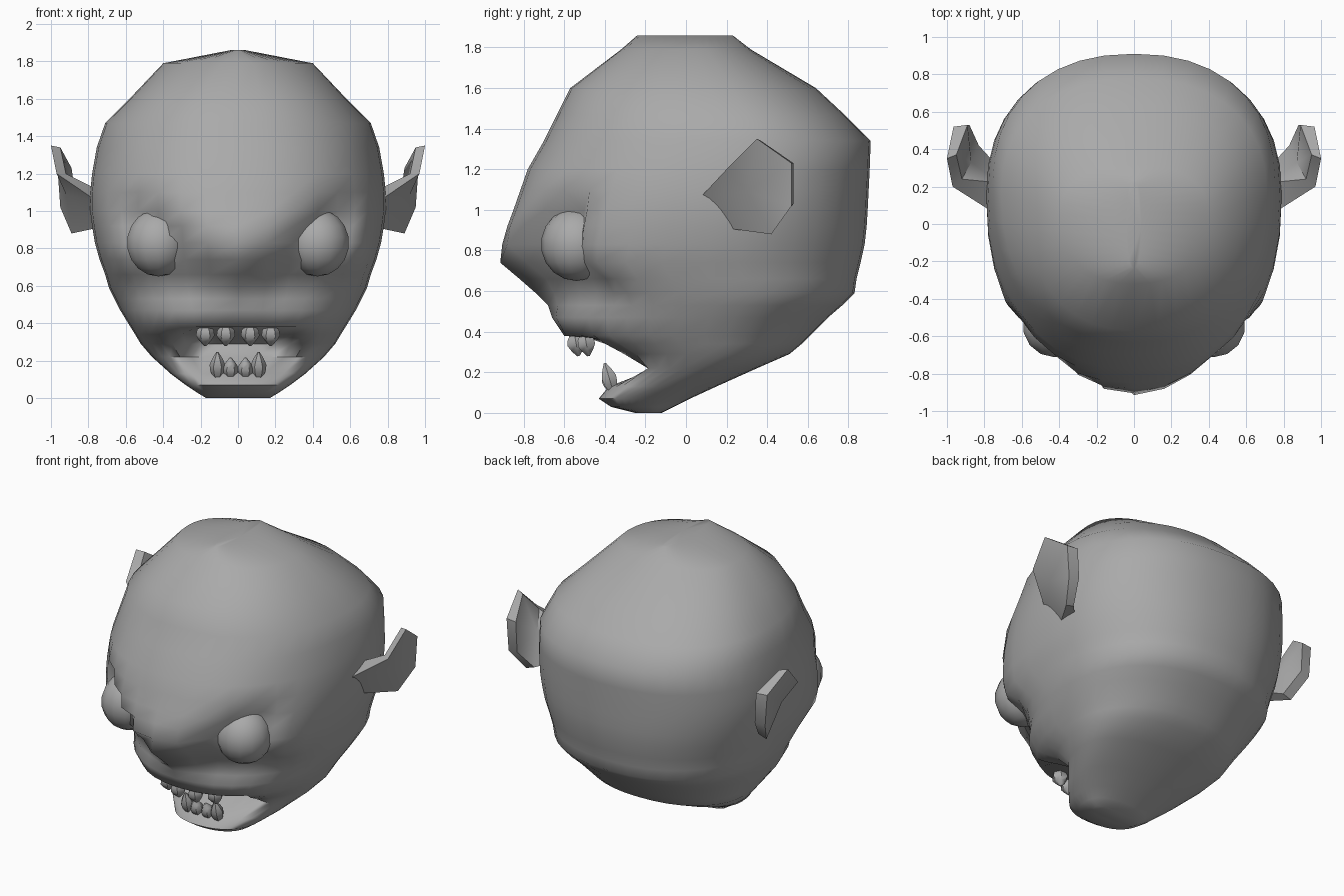
import bpy, bmesh, math
from mathutils import Vector, Matrix

if "Cube" in bpy.data.objects:
    bpy.data.objects.remove(bpy.data.objects["Cube"], do_unlink=True)

skin = bpy.data.materials.new("plain grey")
skin.use_nodes = True
GREY = (0.4, 0.4, 0.4, 1)
skin.diffuse_color = GREY
skin.node_tree.nodes["Principled BSDF"].inputs["Base Color"].default_value = GREY


def finish(bm, name, angle=50):
    bmesh.ops.recalc_face_normals(bm, faces=bm.faces)
    mesh = bpy.data.meshes.new(name)
    bm.to_mesh(mesh)
    bm.free()
    mesh.materials.append(skin)
    ob = bpy.data.objects.new(name, mesh)
    bpy.context.collection.objects.link(ob)
    bpy.ops.object.select_all(action="DESELECT")
    ob.select_set(True)
    bpy.context.view_layer.objects.active = ob
    bpy.ops.object.shade_smooth_by_angle(angle=math.radians(angle))
    return ob


def step(value, low, high):
    t = min(1, max(0, (value - low) / (high - low)))
    return t * t * (3 - 2 * t)


def loft(bm, rings):
    for a, b in zip(rings, rings[1:]):
        for i in range(len(a)):
            j = (i + 1) % len(a)
            bm.faces.new((a[i], a[j], b[j], b[i]))


# Head: rings of (height, front y, back y, half width)
SECTIONS = [
    (0, -.25, -.12, .17), (.03, -.37, -.06, .22), (.07, -.43, .02, .28),
    (.13, -.38, .15, .36), (.22, -.31, .35, .46), (.29, -.42, .51, .52),
    (.34, -.53, .57, .55), (.38, -.60, .61, .575), (.47, -.66, .70, .63),
    (.53, -.68, .77, .66), (.59, -.74, .83, .69), (.66, -.82, .84, .71),
    (.74, -.915, .86, .74), (.83, -.905, .88, .765), (.92, -.88, .89, .78),
    (1.0, -.85, .895, .79), (1.1, -.815, .90, .79), (1.2, -.78, .905, .78),
    (1.34, -.70, .91, .755), (1.47, -.635, .78, .71), (1.6, -.57, .64, .58),
    (1.79, -.32, .32, .40), (1.86, -.24, .23, .04),
]
SIDES = 36


def head_point(z, front, back, width, angle):
    middle = front + (back - front) * .57
    c, s = math.cos(angle), math.sin(angle)
    power = 2 / 2.25
    x = width * math.copysign(abs(c) ** power, c)
    reach = back - middle if s > 0 else middle - front
    y = middle + reach * math.copysign(abs(s) ** power, s)
    if s < 0:
        side = abs(x)
        # Eye sockets under slanted brows
        brow = .82 + (side - .2) * .7
        socket = step(brow - z, -.06, .08) * step(side, .05, .2)
        socket *= step(z, .42, .7) * (1 - step(side, .5, .68))
        y += .17 * socket
        # Open mouth behind the lip
        mouth = step(z, .13, .3) * (1 - step(z, .34, .36))
        y += .3 * mouth * (1 - step(side, .22, .36))
    return x, y, z


bm = bmesh.new()
rings = [[bm.verts.new(head_point(*row, math.tau * (i + .5) / SIDES - math.pi / 2
                                  + math.pi / SIDES))
          for i in range(SIDES)] for row in SECTIONS]
loft(bm, rings)
bm.faces.new(rings[0])
bm.faces.new(rings[-1])
finish(bm, "head", 60)

# Ears: a leaf-shaped outer face, a rim and a shallow dish behind it
OUTER = [(.75, .06, 1.05), (.97, .2, 1.2), (1, .35, 1.35), (.965, .52, 1.23),
         (.95, .52, 1.02), (.89, .42, .88), (.75, .2, .91)]
INNER = [(.72, .22, 1.1), (.92, .24, 1.2), (.95, .37, 1.34), (.89, .53, 1.23),
         (.88, .53, 1.03), (.83, .42, .9), (.72, .3, .93)]
for name, sign in (("left_ear", 1), ("right_ear", -1)):
    bm = bmesh.new()
    outer, inner = ([bm.verts.new((sign * x, y, z)) for x, y, z in pts]
                    for pts in (OUTER, INNER))
    loft(bm, [outer, inner])
    for rim, centre in ((outer, (.92, .3, 1.09)), (inner, (.87, .33, 1.09))):
        hub = bm.verts.new((sign * centre[0], *centre[1:]))
        for i, v in enumerate(rim):
            bm.faces.new((v, rim[(i + 1) % len(rim)], hub))
    finish(bm, name, 40)

# Eyes: slightly flattened balls
for name, sign in (("left_eye", 1), ("right_eye", -1)):
    bm = bmesh.new()
    bmesh.ops.create_uvsphere(bm, u_segments=14, v_segments=9, radius=.18)
    bm.transform(Matrix.Translation((sign * .425, -.54, .83))
                 @ Matrix.Diagonal((.96, .97, 1, 1)))
    finish(bm, name)

# Teeth: six-sided pointed buds
BUD = [(0, .5), (.25, .9), (.5, 1), (.75, .65), (1, .15)]


def tooth(name, root, tip, radius):
    root, tip = Vector(root), Vector(tip)
    turn = (tip - root).to_track_quat("Z", "Y").to_matrix().to_4x4()
    bm = bmesh.new()
    rows = [[bm.verts.new((radius * r * math.cos(i * math.tau / 6),
                           radius * r * math.sin(i * math.tau / 6),
                           t * (tip - root).length)) for i in range(6)]
            for t, r in BUD]
    loft(bm, rows)
    bm.faces.new(rows[0])
    bm.faces.new(rows[-1])
    bm.transform(Matrix.Translation(root) @ turn)
    finish(bm, name)


for side, sign in (("left", 1), ("right", -1)):
    for place, up_x, up_y, low_x, height in (("inner", .065, -.55, .04, .215),
                                             ("outer", .175, -.5, .11, .245)):
        tooth(f"upper_{place}_{side}_tooth", (sign * up_x, up_y, .39),
              (sign * up_x, up_y + .02, .28), .05)
        tooth(f"lower_{place}_{side}_tooth", (sign * low_x, -.36, .11),
              (sign * low_x, -.4, height), .042)
